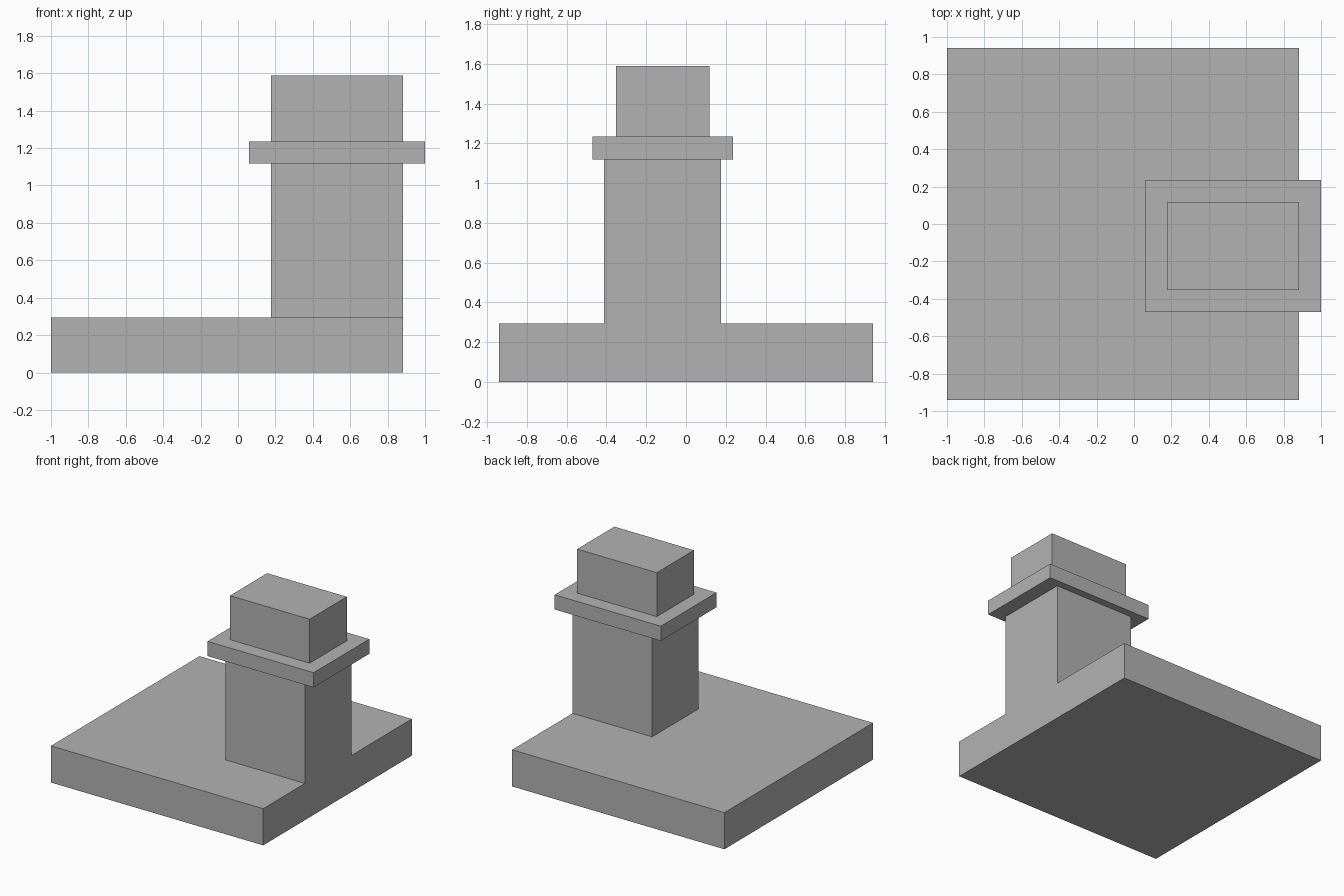
import bpy

# Remove the default cube
cube = bpy.data.objects.get("Cube")
if cube:
    bpy.data.objects.remove(cube, do_unlink=True)

# Plain grey finish
grey = bpy.data.materials.new("plain grey")
grey.use_nodes = True
colour = (0.45, 0.45, 0.45, 1)
grey.diffuse_color = colour
grey.node_tree.nodes["Principled BSDF"].inputs["Base Color"].default_value = colour

U = 2 / 17  # modelling unit


def box(name, low, high):
    """Axis-aligned block between two corners, given in modelling units."""
    bpy.ops.mesh.primitive_cube_add(
        size=1, location=[(a + b) / 2 * U for a, b in zip(low, high)])
    ob = bpy.context.object
    ob.name = ob.data.name = name
    ob.scale = [(b - a) * U for a, b in zip(low, high)]
    bpy.ops.object.transform_apply(location=False, rotation=False, scale=True)
    ob.data.materials.append(grey)
    return ob


# Square slab, with a column flush to its left edge
box("base_slab", (-8.5, -8, 0), (7.5, 8, 2.5))
box("column", (1.5, -3.5, 2.5), (7.5, 1.5, 9.5))

# Overhanging collar and the block on top
box("collar", (0.5, -4, 9.5), (8.5, 2, 10.5))
box("top_block", (1.5, -3, 10.5), (7.5, 1, 13.5))
